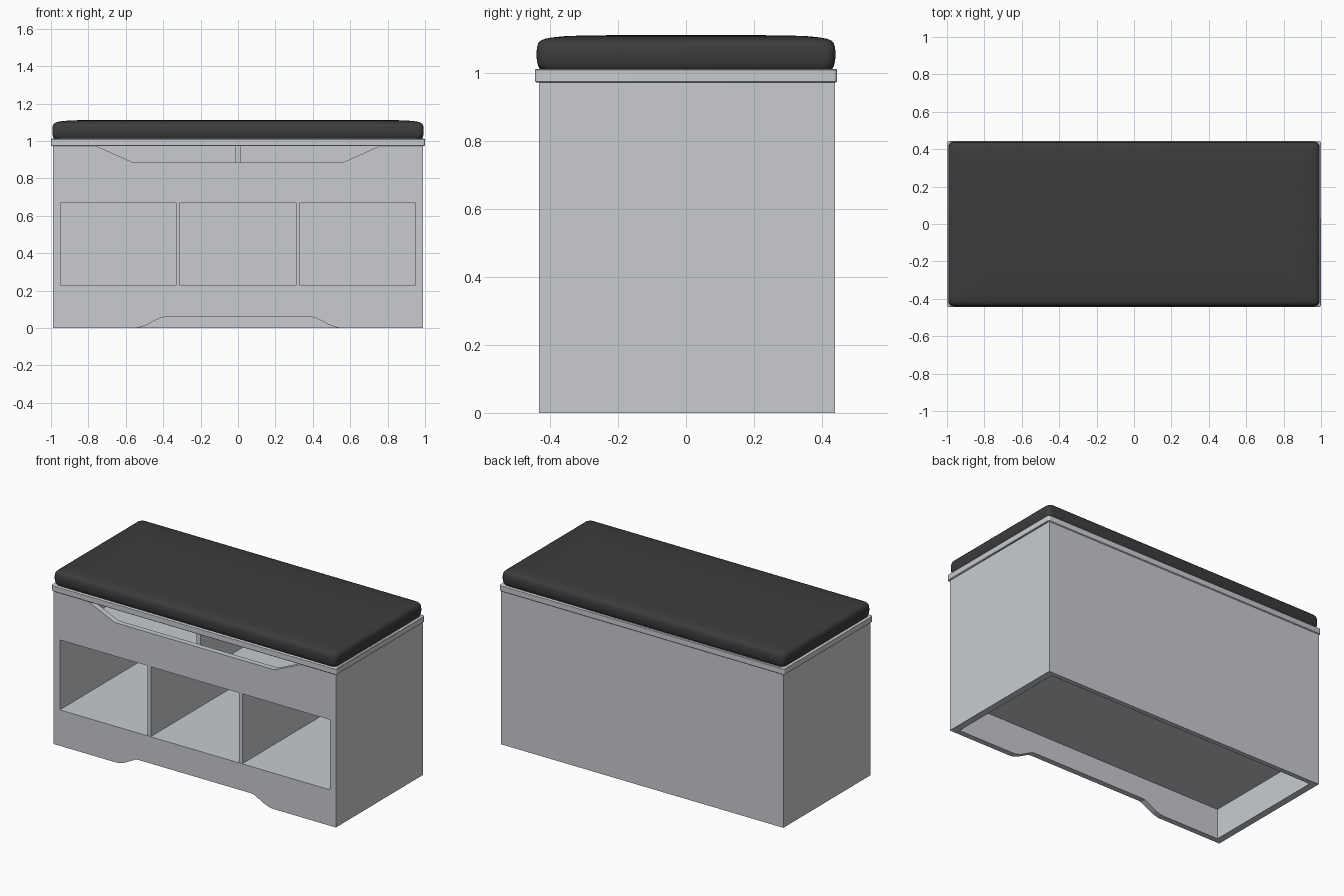
import bpy, bmesh, math

if "Cube" in bpy.data.objects:
    bpy.data.objects.remove(bpy.data.objects["Cube"])

def mat(name, rgb):
    m = bpy.data.materials.new(name)
    m.diffuse_color = (*rgb, 1)
    m.use_nodes = True
    m.node_tree.nodes["Principled BSDF"].inputs["Base Color"].default_value = m.diffuse_color
    return m

GREY = mat("light grey wood", (0.58, 0.60, 0.63))
DARK = mat("charcoal fabric", (0.045, 0.045, 0.045))

def finish(bm, name, m):
    bmesh.ops.recalc_face_normals(bm, faces=bm.faces)
    me = bpy.data.meshes.new(name)
    bm.to_mesh(me)
    bm.free()
    me.materials.append(m)
    ob = bpy.data.objects.new(name, me)
    bpy.context.collection.objects.link(ob)
    return ob

def box(name, x0, x1, y0, y1, z0, z1):
    return loft(name, [[(x0, y0, z), (x1, y0, z), (x1, y1, z), (x0, y1, z)]
                       for z in (z0, z1)], GREY)

def loft(name, rings, m):
    """Closed skin through a stack of equal-length rings."""
    bm = bmesh.new()
    vs = [[bm.verts.new(p) for p in r] for r in rings]
    n = len(vs[0])
    for a, b in zip(vs, vs[1:]):
        for i in range(n):
            j = (i + 1) % n
            bm.faces.new((a[i], a[j], b[j], b[i]))
    bm.faces.new(vs[0][::-1])
    bm.faces.new(vs[-1])
    return finish(bm, name, m)

def round_rect(hx, hy, r, z, seg=6):
    pts = []
    for k, (sx, sy) in enumerate(((1, 1), (-1, 1), (-1, -1), (1, -1))):
        for i in range(seg + 1):
            a = math.pi / 2 * (k + i / seg)
            pts.append((sx * (hx - r) + r * math.cos(a),
                        sy * (hy - r) + r * math.sin(a), z))
    return pts

def panel(name, half, y0, y1):
    """Extrude a left-right symmetric x,z outline along y."""
    prof = half + [(-x, z) for x, z in reversed(half)]
    return loft(name, [[(x, y, z) for x, z in prof] for y in (y0, y1)], GREY)

def smooth(ob, angle):
    bpy.ops.object.select_all(action='DESELECT')
    ob.select_set(True)
    bpy.context.view_layer.objects.active = ob
    bpy.ops.object.shade_smooth_by_angle(angle=math.radians(angle))

F, B = -0.433, 0.438      # front and back of the cabinet
TOP = 0.973               # underside of the lid
IN = 0.947                # inner face of the side panels

# Carcass
for s, side in ((-1, "left"), (1, "right")):
    box(side + "_side_panel", min(s * IN, s * 0.99), max(s * IN, s * 0.99), F, B, 0, TOP)
box("back_panel", -IN, IN, B - 0.03, B, 0, TOP)

# Front boards with hand-hold cutout and shaped plinth
panel("upper_front_board",
      [(-0.56, 0.885), (-0.757, TOP), (-IN, TOP), (-IN, 0.672)][::1],
      F, F + 0.035)
panel("plinth_board",
      [(-0.395, 0.058), (-0.415, 0.055), (-0.495, 0.013), (-0.53, 0.002),
       (-0.55, 0), (-IN, 0), (-IN, 0.228)],
      F, F + 0.035)

# Shelves and dividers
box("lower_shelf", -IN, IN, F + 0.035, B - 0.03, 0.19, 0.228)
box("upper_shelf", -IN, IN, F + 0.035, B - 0.03, 0.672, 0.705)
for s, side in ((-1, "left"), (1, "right")):
    box(side + "_divider", s * 0.321 - 0.011, s * 0.321 + 0.011, F + 0.002, B - 0.03, 0.228, 0.672)
box("upper_divider", -0.014, 0.014, F + 0.035, B - 0.03, 0.705, TOP)

# Lid with softly rounded corners and edges
lid = loft("lid", [round_rect(1 - i, 0.445 - i, 0.012, z) for i, z in
                   ((0.003, TOP), (0, TOP + 0.003), (0, 1.009), (0.003, 1.012))], GREY)
smooth(lid, 40)

# Padded cushion: rounded rings crowned toward the middle
rings = [(0.010, 1.012), (0.005, 1.020), (0.001, 1.035), (0, 1.055), (0.001, 1.075),
         (0.005, 1.088), (0.013, 1.096), (0.024, 1.101), (0.045, 1.105),
         (0.085, 1.109), (0.14, 1.111), (0.25, 1.112)]
cushion = loft("seat_cushion", [round_rect(0.993 - i, 0.440 - i, 0.03, z)
                                for i, z in rings], DARK)
smooth(cushion, 50)
